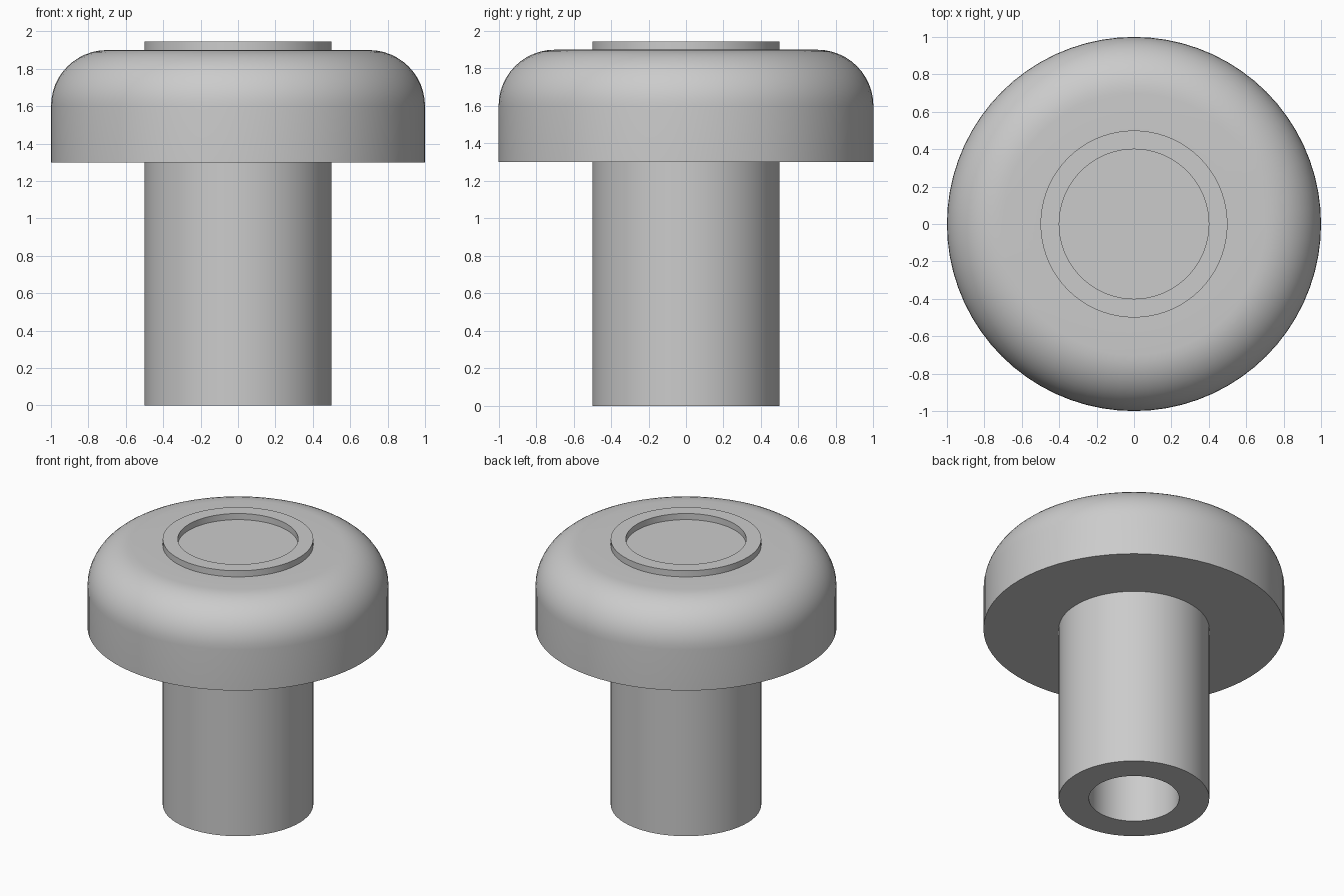
import bpy, bmesh, math

if "Cube" in bpy.data.objects:
    bpy.data.objects.remove(bpy.data.objects["Cube"])

SEGMENTS = 72

grey = bpy.data.materials.new("plain grey")
grey.diffuse_color = (0.6, 0.6, 0.6, 1)
grey.use_nodes = True
grey.node_tree.nodes["Principled BSDF"].inputs["Base Color"].default_value = grey.diffuse_color


def lathe(name, profile):
    """Spin a list of (radius, height) points round the z axis."""
    bm = bmesh.new()
    verts = [bm.verts.new((r, 0, z)) for r, z in profile]
    edges = [bm.edges.new(pair) for pair in zip(verts, verts[1:])]
    bmesh.ops.spin(bm, geom=verts + edges, cent=(0, 0, 0), axis=(0, 0, 1),
                   angle=math.tau, steps=SEGMENTS, use_duplicate=False)
    bmesh.ops.remove_doubles(bm, verts=bm.verts, dist=1e-4)
    bmesh.ops.recalc_face_normals(bm, faces=bm.faces)
    mesh = bpy.data.meshes.new(name)
    bm.to_mesh(mesh)
    bm.free()
    mesh.materials.append(grey)
    obj = bpy.data.objects.new(name, mesh)
    bpy.context.collection.objects.link(obj)
    bpy.context.view_layer.objects.active = obj
    obj.select_set(True)
    bpy.ops.object.shade_smooth_by_angle(angle=math.radians(30))
    obj.select_set(False)
    return obj


# Rounded head: flat underside, straight wall, quarter-round shoulder,
# then a raised rim around a shallow round recess
shoulder = [(0.7 + 0.3 * math.cos(a), 1.6 + 0.3 * math.sin(a))
            for a in (math.pi / 2 * i / 12 for i in range(13))]
rim = [(0.5, 1.9), (0.5, 1.945), (0.4, 1.945), (0.4, 1.9), (0, 1.9)]
lathe("head", [(0, 1.3), (1, 1.3)] + shoulder + rim)

# Hollow stem with a blind bore open at the bottom
lathe("stem", [(0.5, 1.3), (0.5, 0), (0.3, 0), (0.3, 1.3)])
